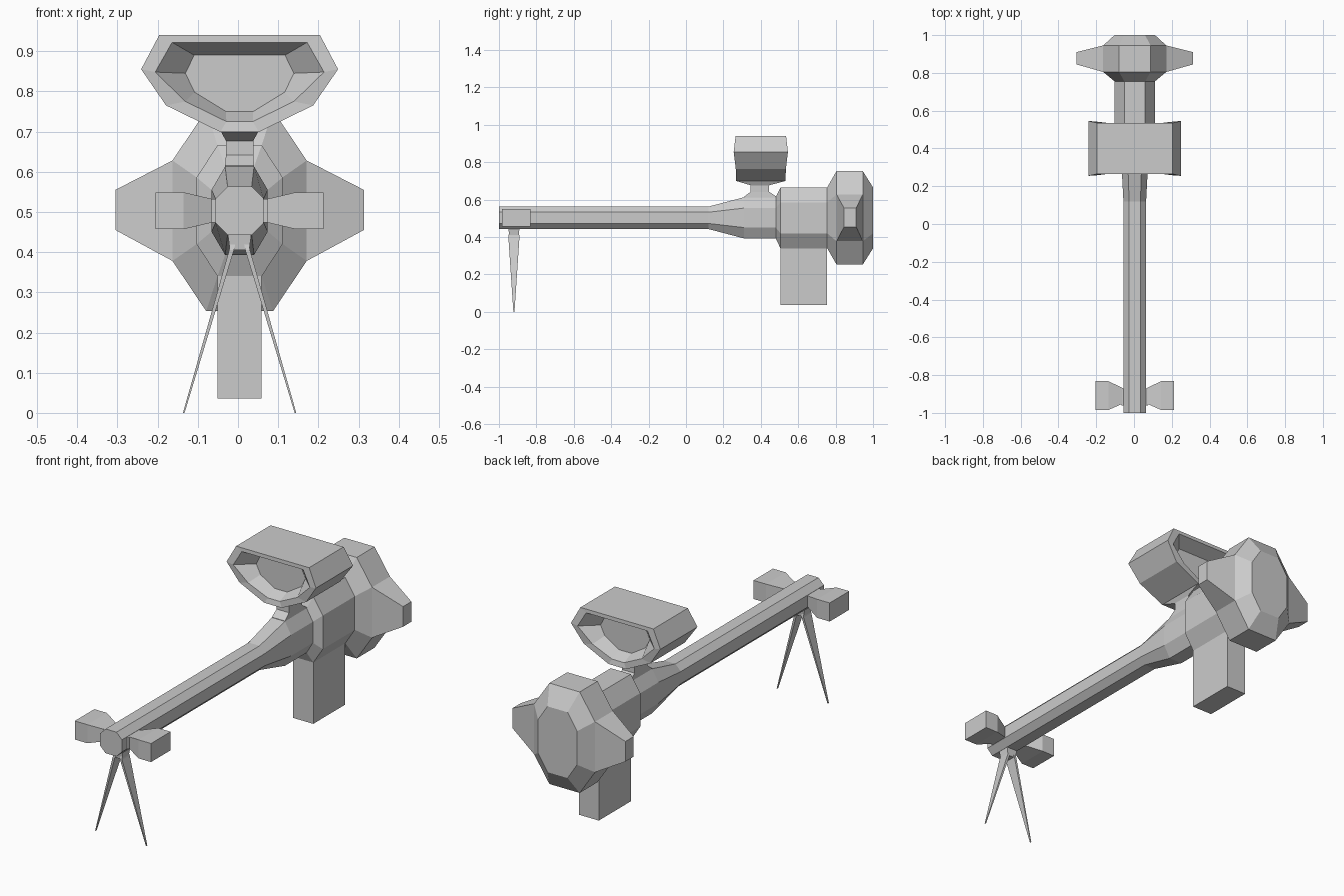
import bpy, bmesh

if "Cube" in bpy.data.objects:
    bpy.data.objects.remove(bpy.data.objects["Cube"])

CX = 0.004   # symmetry line of the model
CZ = 0.503   # barrel axis height


def loft(name, rings, cap_start=True, cap_end=True):
    """Skin a list of equal-length vertex rings with flat quads."""
    bm = bmesh.new()
    vs = [[bm.verts.new(p) for p in ring] for ring in rings]
    n = len(rings[0])
    for a, b in zip(vs, vs[1:]):
        for i in range(n):
            j = (i + 1) % n
            bm.faces.new((a[i], a[j], b[j], b[i]))
    if cap_start:
        bm.faces.new(vs[0][::-1])
    if cap_end:
        bm.faces.new(vs[-1])
    bmesh.ops.recalc_face_normals(bm, faces=bm.faces)
    me = bpy.data.meshes.new(name)
    bm.to_mesh(me)
    bm.free()
    ob = bpy.data.objects.new(name, me)
    bpy.context.collection.objects.link(ob)
    return ob


def octagon(y, hx, cx, hz, cz):
    """Octagon across y: half width/height and the corner cut positions."""
    pts = [(hx, cz), (cx, hz), (-cx, hz), (-hx, cz),
           (-hx, -cz), (-cx, -hz), (cx, -hz), (hx, -cz)]
    return [(CX + x, y, CZ + z) for x, z in pts]


def rect_x(x, y0, y1, z0, z1):
    return [(CX + x, y0, z0), (CX + x, y1, z0), (CX + x, y1, z1), (CX + x, y0, z1)]


def rect_z(z, x, hx, y0, y1):
    return [(CX + x - hx, y0, z), (CX + x + hx, y0, z),
            (CX + x + hx, y1, z), (CX + x - hx, y1, z)]


# Barrel with flared breech
BREECH = (0.07, 0.036, 0.11, 0.052)
BODY = (0.107, 0.055, 0.163, 0.083)
HEAD = (0.167, 0.083, 0.25, 0.125)
loft("barrel", [octagon(-1.0, 0.06, 0.03, 0.06, 0.03),
                octagon(0.12, 0.06, 0.03, 0.06, 0.03),
                octagon(0.31, *BREECH),
                octagon(0.48, *BREECH)], cap_end=False)

# Receiver behind the breech
loft("receiver", [octagon(0.48, *BREECH), octagon(0.505, *BODY),
                  octagon(0.755, *BODY)], False, False)

# Rear drum
loft("rear_drum", [octagon(0.755, *BODY), octagon(0.805, *HEAD),
                   octagon(0.945, *HEAD), octagon(1.0, *BODY)], cap_start=False)

# Magazine box under the receiver
loft("magazine", [rect_z(0.036, 0, 0.055, 0.505, 0.755),
                  rect_z(0.40, 0, 0.055, 0.505, 0.755)])

# Mirrored parts: drum fins, muzzle vanes, bipod legs
for s, side in ((-1, "left"), (1, "right")):
    loft(side + "_drum_fin", [rect_x(s * 0.167, 0.805, 0.945, 0.378, 0.628),
                              rect_x(s * 0.309, 0.845, 0.91, 0.455, 0.555)],
         cap_start=False)
    loft(side + "_muzzle_collar", [rect_x(s * 0.03, -0.96, -0.87, 0.474, 0.532),
                                   rect_x(s * 0.07, -0.96, -0.87, 0.474, 0.532)])
    loft(side + "_muzzle_vane", [rect_x(s * 0.05, -0.945, -0.875, 0.478, 0.528),
                                 rect_x(s * 0.14, -0.985, -0.832, 0.457, 0.549),
                                 rect_x(s * 0.209, -0.985, -0.832, 0.457, 0.549)])
    loft(side + "_bipod_leg", [rect_z(0.0, s * 0.139, 0.002, -0.923, -0.917),
                               rect_z(0.405, s * 0.02, 0.006, -0.95, -0.89),
                               rect_z(0.445, s * 0.012, 0.006, -0.94, -0.9)])

# Bipod mount block
loft("bipod_mount", [rect_z(0.405, 0, 0.024, -0.945, -0.895),
                     rect_z(0.45, 0, 0.03, -0.95, -0.89)])


# Sight housing: each half profile runs top to bottom as (x, z, half depth)
def sight_ring(half, sign):
    full = half + [(-x, z, d) for x, z, d in reversed(half)]
    return [(CX + x, 0.4 + sign * d, z) for x, z, d in full]


outer = [(0.2, 0.94, 0.135), (0.245, 0.855, 0.145),
         (0.183, 0.765, 0.134), (0.048, 0.699, 0.132)]
rim = [(0.168, 0.922, 0.136), (0.21, 0.848, 0.143),
       (0.135, 0.775, 0.134), (0.033, 0.725, 0.126)]
floor = [(0.113, 0.89, 0.07), (0.135, 0.845, 0.07),
         (0.112, 0.798, 0.07), (0.034, 0.75, 0.07)]
loft("sight", [sight_ring(floor, -1), sight_ring(rim, -1), sight_ring(outer, -1),
               sight_ring(outer, 1), sight_ring(rim, 1), sight_ring(floor, 1)])

# Sight stem flaring into the breech and the sight
loft("sight_stem", [rect_z(0.58, 0, 0.036, 0.31, 0.485),
                    rect_z(0.615, 0, 0.036, 0.31, 0.485),
                    rect_z(0.642, 0, 0.034, 0.345, 0.445),
                    rect_z(0.677, 0, 0.034, 0.345, 0.445),
                    rect_z(0.699, 0, 0.046, 0.272, 0.528)])
